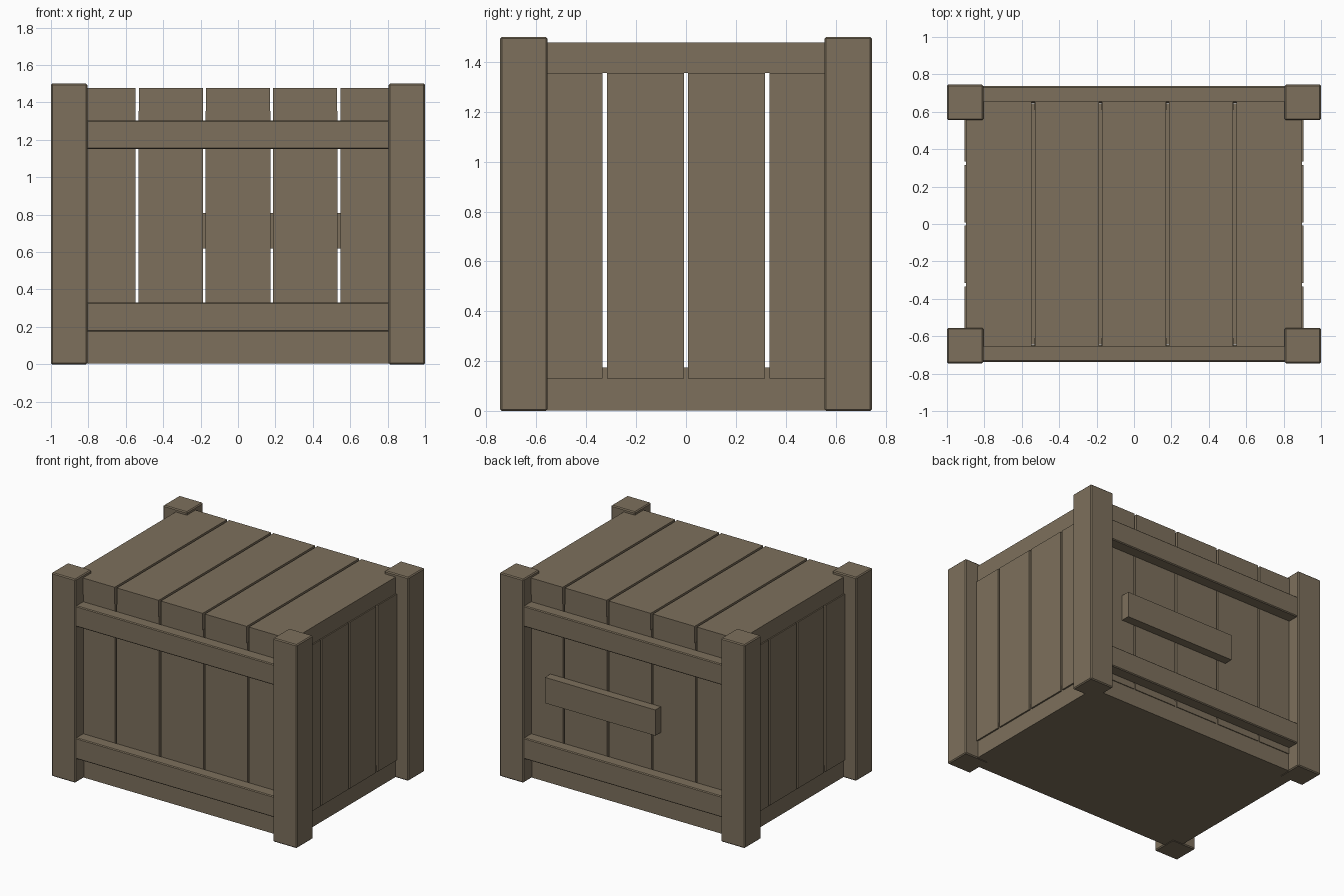
import bpy

if "Cube" in bpy.data.objects:
    bpy.data.objects.remove(bpy.data.objects["Cube"])

wood = bpy.data.materials.new("weathered_wood")
wood.diffuse_color = (0.205, 0.162, 0.107, 1)
wood.use_nodes = True
wood.node_tree.nodes["Principled BSDF"].inputs["Base Color"].default_value = wood.diffuse_color


def box(name, x, y, z, bevel=0.0):
    """Box from (min, max) ranges on each axis."""
    lo, hi = zip(x, y, z)
    bpy.ops.mesh.primitive_cube_add(size=1)
    ob = bpy.context.object
    ob.name = name
    for v in ob.data.vertices:
        for i in range(3):
            v.co[i] = lo[i] if v.co[i] < 0 else hi[i]
    ob.data.materials.append(wood)
    if bevel:
        m = ob.modifiers.new("soft_edge", 'BEVEL')
        m.width = bevel
        m.segments = 1
    return ob


def planks(count, half, gap):
    """Ranges of evenly spaced planks filling -half..half."""
    pitch = 2 * half / count
    for i in range(count):
        a = -half + i * pitch
        yield (a + (gap / 2 if i else 0),
               a + pitch - (gap / 2 if i < count - 1 else 0))


def both(a, b, s):
    """Mirror a positive range to the given side."""
    return (a, b) if s > 0 else (-b, -a)


# corner posts
for sx in (-1, 1):
    for sy in (-1, 1):
        box("corner_post", both(0.805, 1.0, sx), both(0.555, 0.745, sy), (0, 1.5), 0.007)

# solid base
box("base", (-0.895, 0.895), (-0.645, 0.645), (0.003, 0.175))

# lid planks
for r in planks(5, 0.897, 0.018):
    box("lid_plank", r, (-0.655, 0.655), (1.355, 1.478))

for s in (-1, 1):
    # front and back wall planks
    for r in planks(5, 0.9, 0.014):
        box("front_back_plank", r, both(0.61, 0.651, s), (0.13, 1.355))
    # left and right wall planks
    for r in planks(4, 0.65, 0.018):
        box("side_plank", both(0.865, 0.906, s), r, (0.13, 1.355))
    # horizontal rails between the posts
    for z in ((0.175, 0.33), (1.15, 1.303)):
        box("rail", (-0.81, 0.81), both(0.648, 0.737, s), z, 0.006)

# short repair board on the back
box("back_board", (-0.25, 0.65), (0.648, 0.715), (0.62, 0.81))
